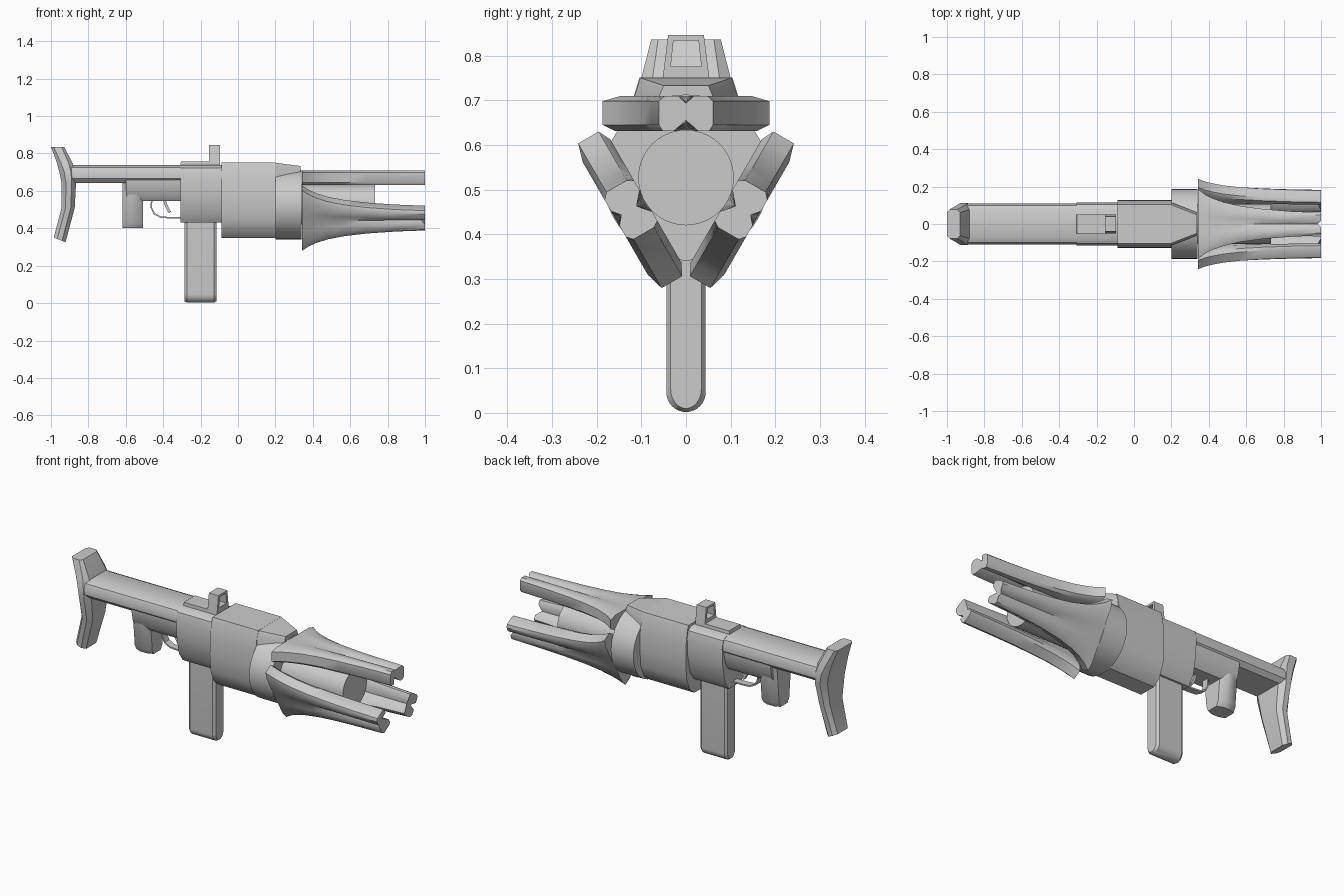
import bpy, bmesh
from math import sin, cos, pi, radians

if "Cube" in bpy.data.objects:
    bpy.data.objects.remove(bpy.data.objects["Cube"])

AXIS_Z = 0.527  # barrel axis height


def finish(name, bm, angle=35):
    bmesh.ops.recalc_face_normals(bm, faces=bm.faces)
    me = bpy.data.meshes.new(name)
    bm.to_mesh(me)
    bm.free()
    ob = bpy.data.objects.new(name, me)
    bpy.context.collection.objects.link(ob)
    bpy.ops.object.select_all(action='DESELECT')
    ob.select_set(True)
    bpy.context.view_layer.objects.active = ob
    bpy.ops.object.shade_smooth_by_angle(angle=radians(angle))
    return ob


def loft(name, rings, angle=35):
    """Skin a list of equal-length closed rings and cap both ends."""
    bm = bmesh.new()
    vs = [[bm.verts.new(p) for p in r] for r in rings]
    n = len(vs[0])
    for a, b in zip(vs, vs[1:]):
        for i in range(n):
            j = (i + 1) % n
            bm.faces.new((a[i], a[j], b[j], b[i]))
    bm.faces.new(vs[0])
    bm.faces.new(vs[-1])
    return finish(name, bm, angle)


def section(x, half):
    """Mirrored cross-section at x from half points (y, z), top to bottom."""
    return [(x, y, z) for y, z in half] + [(x, -y, z) for y, z in reversed(half)]


def cylinder(name, x0, x1, r, n=40):
    return loft(name, [[(x, r * sin(2 * pi * i / n), AXIS_Z + r * cos(2 * pi * i / n))
                        for i in range(n)] for x in (x0, x1)])


def oct_ring(z, x0, x1, w, c=0.3, tilt=0):
    """Chamfered rectangle lying in a (tilted) horizontal plane."""
    cx, d = (x1 - x0) * c, w * c
    pts = [(x0, w - d), (x0 + cx, w), (x1 - cx, w), (x1, w - d),
           (x1, d - w), (x1 - cx, -w), (x0 + cx, -w), (x0, d - w)]
    return [(x, y, z + tilt * (x - (x0 + x1) / 2)) for x, y in pts]


# Shoulder stock
loft("shoulder_stock", [
    oct_ring(0.836, -1.0, -0.93, 0.078, 0.2),
    oct_ring(0.75, -0.968, -0.885, 0.10, 0.25),
    oct_ring(0.70, -0.955, -0.866, 0.113, 0.3),
    oct_ring(0.64, -0.943, -0.866, 0.112, 0.3),
    oct_ring(0.51, -0.943, -0.873, 0.08, 0.3),
    oct_ring(0.338, -0.985, -0.922, 0.065, 0.3, -0.4)])

# Rear body tube
tube = [(0.07, 0.738), (0.098, 0.725), (0.11, 0.695), (0.108, 0.665), (0.085, 0.642)]
loft("rear_body", [section(x, tube) for x in (-0.90, -0.30)])

# Trigger housing and grip
house = [(0.10, 0.68), (0.10, 0.65), (0.085, 0.58), (0.06, 0.547)]
loft("trigger_housing", [section(x, house) for x in (-0.60, -0.30)])
loft("grip", [oct_ring(0.66, -0.617, -0.507, 0.098),
              oct_ring(0.58, -0.617, -0.507, 0.085),
              oct_ring(0.43, -0.617, -0.507, 0.065),
              oct_ring(0.402, -0.617, -0.507, 0.045)])

# Receiver
recv = [(0.08, 0.738), (0.105, 0.722), (0.115, 0.68), (0.11, 0.58), (0.09, 0.48), (0.055, 0.43)]
loft("receiver", [section(x, recv) for x in (-0.308, -0.08)])

# Magazine with rounded bottom
arc = [(0.044 * cos(a), 0.046 - 0.044 * sin(a)) for a in [i * pi / 16 for i in range(8)]]
mag = [(0.044, 0.46)] + arc + [(0.004, 0.002)]
slim = [(y * 0.78, z + (0.008 if z < 0.1 else 0)) for y, z in mag]
loft("magazine", [section(-0.285, slim), section(-0.272, mag),
                  section(-0.128, mag), section(-0.115, slim)])

# Main housing and its tapered front cowl
drum = [(0.104, 0.751), (0.116, 0.712), (0.126, 0.64), (0.128, 0.55),
        (0.12, 0.45), (0.09, 0.38), (0.05, 0.348)]
loft("main_housing", [section(x, drum) for x in (-0.088, 0.20)])
loft("front_cowl", [section(0.195, [(0.104, 0.751), (0.116, 0.712), (0.118, 0.64)]),
                    section(0.335, [(0.05, 0.733), (0.062, 0.705), (0.065, 0.64)])], 20)

# Front collar and central barrel
cylinder("front_collar", 0.20, 0.34, 0.186)
cylinder("barrel", 0.30, 0.733, 0.107)

# Three flared, grooved prongs around the barrel axis
stations = [(0.342, 0.187, 0.0), (0.38, 0.158, 0.1), (0.42, 0.138, 0.3), (0.48, 0.116, 0.5),
            (0.57, 0.096, 0.7), (0.69, 0.08, 0.85), (0.84, 0.068, 1.0), (1.0, 0.061, 1.0)]


def prong_ring(x, w, g):
    half = [(0.0, 0.71 - 0.016 * g), (0.3 * w, 0.71), (0.78 * w, 0.71), (w, 0.698),
            (w, 0.645), (0.85 * w, 0.631), (0.45 * w, 0.631), (0.0, 0.631 + 0.024 * g)]
    pts = [(y, z) for y, z in half] + [(-y, z) for y, z in reversed(half[1:-1])]
    # the centre line is cut back at the tip
    return [(x - (0.018 if x > 0.99 and y == 0 else 0), y, z - AXIS_Z) for y, z in pts]


for k, name in enumerate(("top_prong", "left_prong", "right_prong")):
    a = k * 2 * pi / 3
    rings = [[(x, y * cos(a) - z * sin(a), AXIS_Z + y * sin(a) + z * cos(a))
              for x, y, z in prong_ring(*s)] for s in stations]
    ob = loft(name, rings, 40)

# Sight base
loft("sight_base", [oct_ring(0.72, -0.312, -0.095, 0.052, 0.02),
                    oct_ring(0.757, -0.305, -0.095, 0.05, 0.02)])

# Sight frame with a window through it
outer = [(-0.052, 0.75), (-0.04, 0.846), (0.04, 0.846), (0.052, 0.75)]
inner = [(-0.034, 0.776), (-0.028, 0.834), (0.028, 0.834), (0.034, 0.776)]
bm = bmesh.new()
loops = [[bm.verts.new((x, y, z)) for y, z in p]
         for x, p in ((-0.155, outer), (-0.095, outer), (-0.095, inner), (-0.155, inner))]
for k in range(4):
    p, q = loops[k], loops[(k + 1) % 4]
    for i in range(4):
        j = (i + 1) % 4
        bm.faces.new((p[i], p[j], q[j], q[i]))
finish("sight_frame", bm)


def strip(name, path, w, t):
    """Flat strip following an (x, z) path; w half width, t thickness."""
    rings = []
    for i, (x, z) in enumerate(path):
        a, b = path[max(i - 1, 0)], path[min(i + 1, len(path) - 1)]
        dx, dz = b[0] - a[0], b[1] - a[1]
        l = (dx * dx + dz * dz) ** 0.5
        nx, nz = -dz / l * t / 2, dx / l * t / 2
        rings.append([(x + nx, -w, z + nz), (x + nx, w, z + nz),
                      (x - nx, w, z - nz), (x - nx, -w, z - nz)])
    loft(name, rings)


# Trigger guard and trigger
strip("trigger_guard", [(-0.462, 0.56), (-0.463, 0.51), (-0.448, 0.478),
                        (-0.415, 0.46), (-0.37, 0.457), (-0.30, 0.457)], 0.02, 0.008)
strip("trigger", [(-0.395, 0.56), (-0.387, 0.53), (-0.376, 0.505), (-0.364, 0.485)], 0.01, 0.014)
